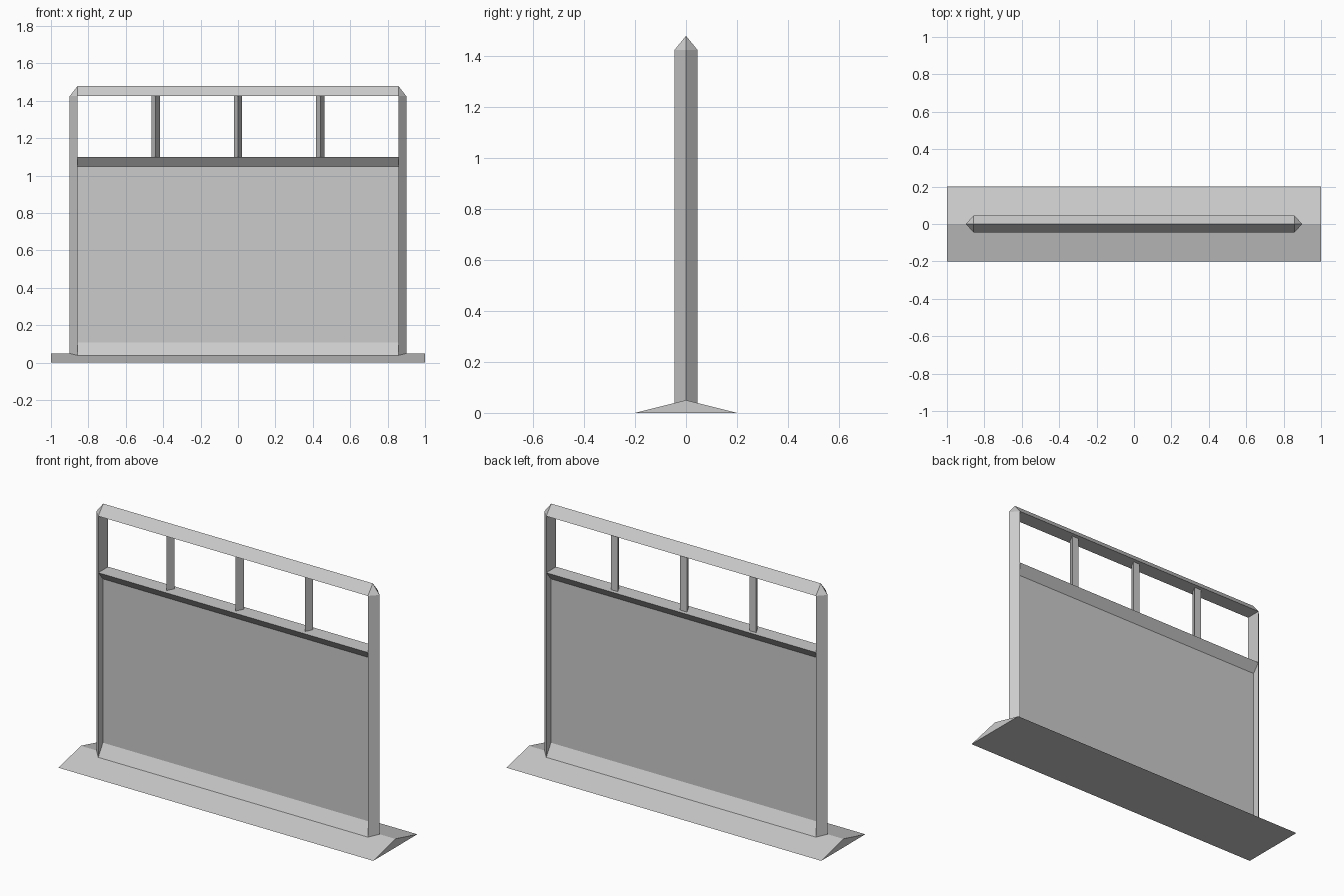
import bpy
import bmesh
from mathutils import Matrix, Vector

cube = bpy.data.objects.get("Cube")
if cube:
    bpy.data.objects.remove(cube)

grey = bpy.data.materials.new("plain_grey")
grey.use_nodes = True
grey.diffuse_color = (0.6, 0.6, 0.6, 1)
grey.node_tree.nodes["Principled BSDF"].inputs["Base Color"].default_value = (0.6, 0.6, 0.6, 1)


def finish(name, bm):
    bmesh.ops.recalc_face_normals(bm, faces=bm.faces)
    mesh = bpy.data.meshes.new(name)
    bm.to_mesh(mesh)
    bm.free()
    mesh.materials.append(grey)
    obj = bpy.data.objects.new(name, mesh)
    bpy.context.collection.objects.link(obj)
    return obj


def prism(name, section, start, end):
    """Extrude a flat section along x (y, z points) or z (x, y points)."""
    along_x = abs(end[0] - start[0]) > 0
    bm = bmesh.new()
    place = (lambda p: Vector((0, p[0], p[1]))) if along_x else (lambda p: Vector((p[0], p[1], 0)))
    face = bm.faces.new([bm.verts.new(place(p) + Vector(start)) for p in section])
    out = bmesh.ops.extrude_face_region(bm, geom=[face])
    moved = [v for v in out["geom"] if isinstance(v, bmesh.types.BMVert)]
    bmesh.ops.translate(bm, verts=moved, vec=Vector(end) - Vector(start))
    return finish(name, bm)


INNER, OUTER = 0.857, 0.90    # post faces in x
DEPTH = 0.045                 # half depth of the frame
BEAM, PEAK = 1.425, 1.48      # top beam underside and ridge
RAIL = 1.10                   # top of the middle rail

# Wedge-shaped foot
prism("base", [(-0.2, 0), (0.2, 0), (0, 0.05)], (-1, 0, 0), (1, 0, 0))

# Ridged posts with their mitred corner caps
for side, label in ((-1, "right"), (1, "left")):
    prism(label + "_post",
          [(side * INNER, -DEPTH), (side * OUTER, 0), (side * INNER, DEPTH)],
          (0, 0, 0.035), (0, 0, BEAM))
    bm = bmesh.new()
    for co in ((INNER, -DEPTH, BEAM), (INNER, DEPTH, BEAM), (OUTER, 0, BEAM), (INNER, 0, PEAK)):
        bm.verts.new((side * co[0], co[1], co[2]))
    bmesh.ops.convex_hull(bm, input=bm.verts)
    finish(label + "_corner", bm)

# Horizontal members: top beam, middle rail and sill
for name, edge, ridge in (("top_beam", BEAM, PEAK), ("middle_rail", RAIL, 1.045), ("sill", 0.039, 0.112)):
    prism(name, [(-DEPTH, edge), (DEPTH, edge), (0, ridge)], (-INNER, 0, 0), (INNER, 0, 0))

# Thin infill panel
bm = bmesh.new()
bmesh.ops.create_cube(bm, size=1, matrix=Matrix.Translation((0, 0, 0.57))
                      @ Matrix.Diagonal((2 * INNER, 0.006, 1.0, 1)))
finish("panel", bm)

# Triangular uprights between rail and beam
for i, x in enumerate((-0.44, 0, 0.44)):
    prism("upright_%d" % (i + 1), [(-0.022, 0.022), (0.022, 0.022), (0, -0.022)],
          (x, 0, RAIL), (x, 0, BEAM))
